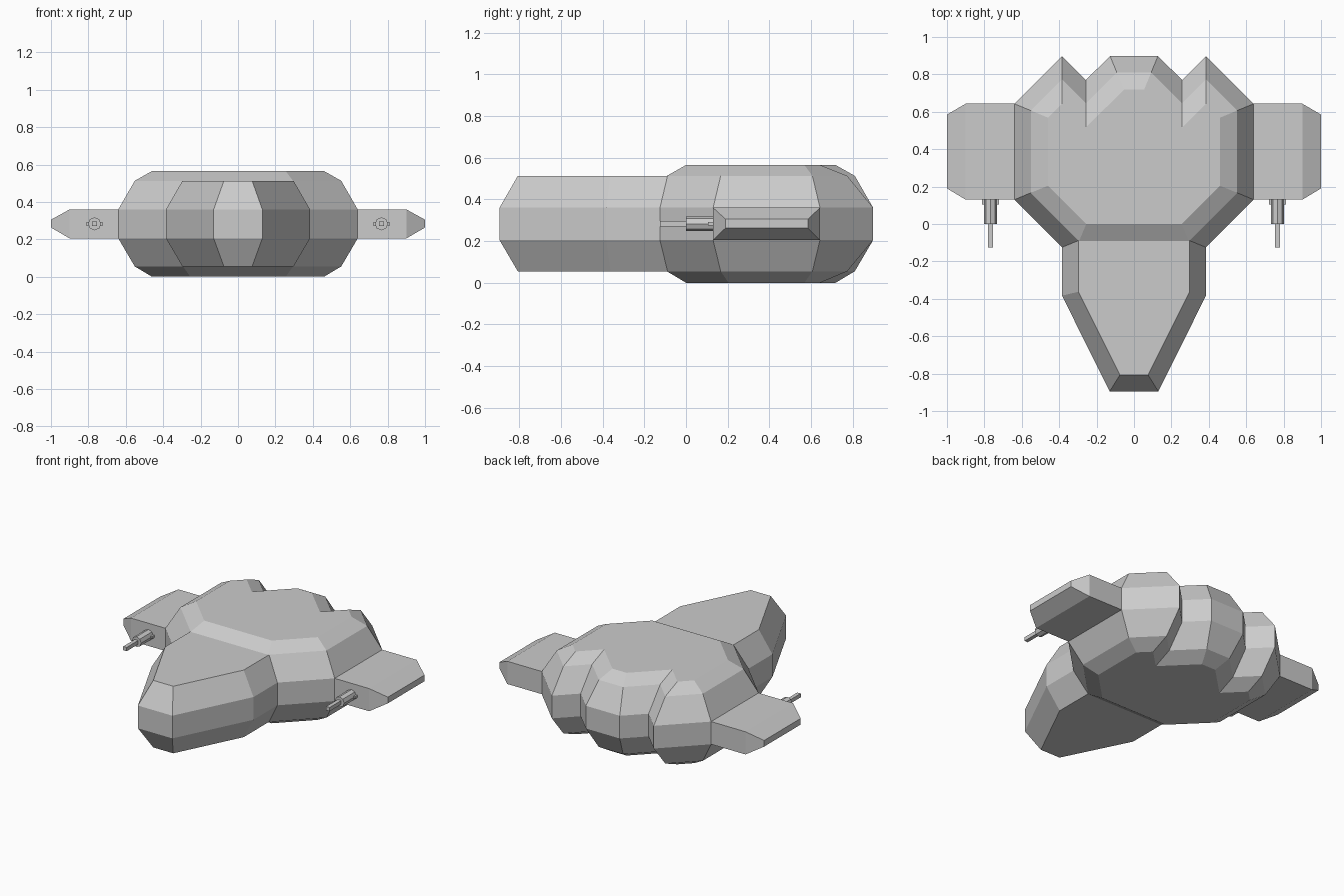
import bpy, bmesh
from mathutils import Vector

if "Cube" in bpy.data.objects:
    bpy.data.objects.remove(bpy.data.objects["Cube"])


def inset_outline(pts, d):
    """Mitred inward offset of a counter-clockwise outline."""
    out = []
    n = len(pts)
    for i in range(n):
        p = Vector(pts[i])
        a = (p - Vector(pts[i - 1])).normalized()
        b = (Vector(pts[(i + 1) % n]) - p).normalized()
        na, nb = Vector((-a.y, a.x)), Vector((-b.y, b.x))
        out.append(p + (na + nb) * (d / (1 + na.dot(nb))))
    return out


def loft(name, rings):
    """Skin a stack of equal-length rings of 3D points and cap both ends."""
    bm = bmesh.new()
    vs = [[bm.verts.new(p) for p in ring] for ring in rings]
    n = len(vs[0])
    for lo, hi in zip(vs, vs[1:]):
        for i in range(n):
            j = (i + 1) % n
            bm.faces.new((lo[i], lo[j], hi[j], hi[i]))
    bm.faces.new(vs[0][::-1])
    bm.faces.new(vs[-1])
    bmesh.ops.recalc_face_normals(bm, faces=bm.faces[:])
    me = bpy.data.meshes.new(name)
    bm.to_mesh(me)
    bm.free()
    ob = bpy.data.objects.new(name, me)
    bpy.context.collection.objects.link(ob)
    return ob


def hull(name, half, levels):
    """Bevelled slab from the right half of an outline; levels are (z, inset)."""
    outline = half + [(-x, y) for x, y in reversed(half)]
    return loft(name, [[(p.x, p.y, z) for p in inset_outline(outline, d)]
                       for z, d in levels])


def box(name, centre, size):
    bpy.ops.mesh.primitive_cube_add(size=1, location=centre)
    ob = bpy.context.object
    ob.name = name
    ob.scale = size
    return ob


# Main body with three rear lobes
hull("body",
     [(0.33, -0.18), (0.64, 0.13), (0.64, 0.643), (0.385, 0.898),
      (0.257, 0.77), (0.128, 0.898)],
     [(0, 0.18), (0.055, 0.088), (0.205, 0), (0.36, 0),
      (0.513, 0.088), (0.565, 0.18)])

# Tapered nose, its rear end buried in the body
hull("nose",
     [(0.13, -0.895), (0.385, -0.383), (0.385, 0.1)],
     [(0.055, 0.088), (0.205, 0), (0.36, 0), (0.513, 0.088)])


def wing_ring(x, y0, y1, z0, z1):
    return [(x, y0, z0), (x, y1, z0), (x, y1, z1), (x, y0, z1)]


for side, s in (("right", 1), ("left", -1)):
    # Stub wing with a chamfered tip
    loft(f"{side}_wing", [
        wing_ring(s * 0.62, 0.13, 0.643, 0.205, 0.36),
        wing_ring(s * 0.9, 0.13, 0.643, 0.205, 0.36),
        wing_ring(s * 1.0, 0.19, 0.585, 0.263, 0.305)])
    # Gun: octagonal housing, mounting fins and square barrel
    gx, gz = s * 0.767, 0.283
    bpy.ops.mesh.primitive_cylinder_add(
        vertices=8, radius=0.035, depth=0.14,
        location=(gx, 0.07, gz), rotation=(1.5708, 0, 0))
    bpy.context.object.name = f"{side}_gun_housing"
    box(f"{side}_gun_fins", (gx, 0.12, gz), (0.09, 0.03, 0.016))
    box(f"{side}_gun_barrel", (gx, -0.0575, gz), (0.026, 0.135, 0.026))
